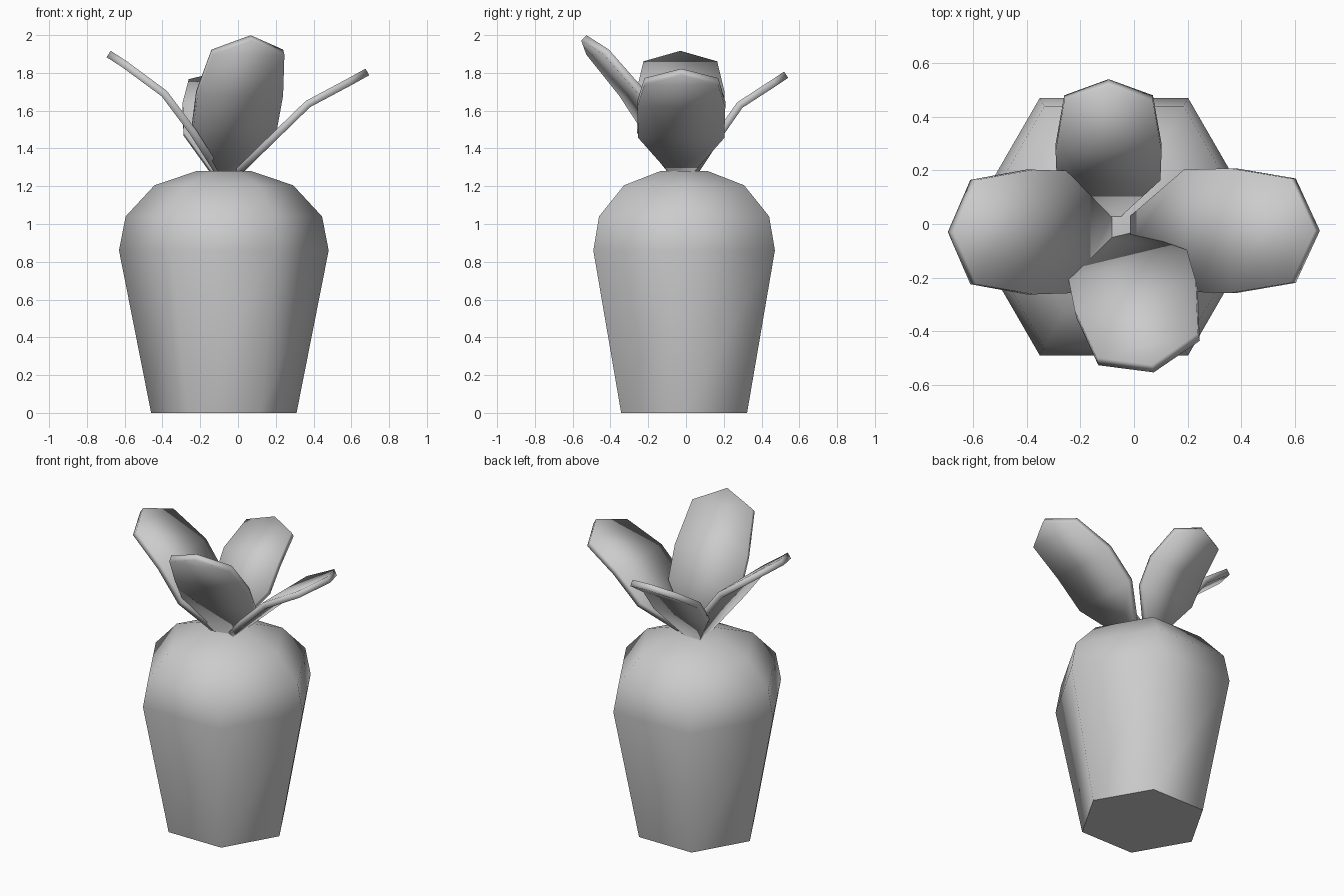
import bpy, bmesh, math
from mathutils import Vector

if "Cube" in bpy.data.objects:
    bpy.data.objects.remove(bpy.data.objects["Cube"])


def finish(name, bm, angle, thickness=0):
    bmesh.ops.recalc_face_normals(bm, faces=bm.faces)
    mesh = bpy.data.meshes.new(name)
    bm.to_mesh(mesh)
    bm.free()
    ob = bpy.data.objects.new(name, mesh)
    bpy.context.collection.objects.link(ob)
    bpy.ops.object.select_all(action='DESELECT')
    ob.select_set(True)
    bpy.context.view_layer.objects.active = ob
    bpy.ops.object.shade_smooth_by_angle(angle=math.radians(angle))
    if thickness:
        mod = ob.modifiers.new("thickness", 'SOLIDIFY')
        mod.thickness = thickness
        mod.offset = 0
    return ob


# Root body: six-sided rings of (radius, height)
def root_body():
    bm = bmesh.new()
    rings = []
    for r, z in [(0.385, 0), (0.555, 0.86), (0.52, 1.04), (0.367, 1.205), (0.145, 1.28)]:
        rings.append([bm.verts.new((-0.075 + r * math.cos(i * math.pi / 3),
                                    -0.01 + r * math.sin(i * math.pi / 3), z))
                      for i in range(6)])
    for a, b in zip(rings, rings[1:]):
        for i in range(6):
            j = (i + 1) % 6
            bm.faces.new((a[i], a[j], b[j], b[i]))
    bm.faces.new(rings[0][::-1])
    bm.faces.new(rings[-1])
    finish("root_body", bm, 65)


# Leaf: a bent strip along a heading; profile is (distance, height), last is the tip
HALF_WIDTHS = [0.055, 0.228, 0.233, 0.195]


def leaf(name, origin, heading, profile, scale=1.0):
    bm = bmesh.new()
    a = math.radians(heading)
    along = Vector((math.cos(a), math.sin(a), 0))
    side = Vector((-math.sin(a), math.cos(a), 0))
    mid = [Vector((*origin, 0)) + along * d + Vector((0, 0, z)) for d, z in profile]
    rows = [[bm.verts.new(p + side * w * scale * s) for s in (-1, 1)]
            for p, w in zip(mid, HALF_WIDTHS)]
    tip = bm.verts.new(mid[-1])
    for r, s in zip(rows, rows[1:]):
        bm.faces.new((r[0], s[0], s[1], r[1]))
    bm.faces.new((rows[-1][0], tip, rows[-1][1]))
    finish(name, bm, 30, 0.04)


root_body()
leaf("right_leaf", (0, -0.025), 0,
     [(0.0, 1.275), (0.20, 1.47), (0.37, 1.635), (0.595, 1.755), (0.685, 1.805)])
leaf("left_leaf", (0, -0.03), 180,
     [(0.10, 1.27), (0.24, 1.49), (0.39, 1.69), (0.60, 1.845), (0.685, 1.90)])
leaf("back_leaf", (-0.095, 0), 90,
     [(0.045, 1.275), (0.18, 1.48), (0.285, 1.63), (0.47, 1.75), (0.53, 1.79)], 0.85)
leaf("front_leaf", (-0.05, -0.04), -76.5,
     [(0.02, 1.27), (0.13, 1.51), (0.25, 1.69), (0.44, 1.91), (0.515, 1.985)])
